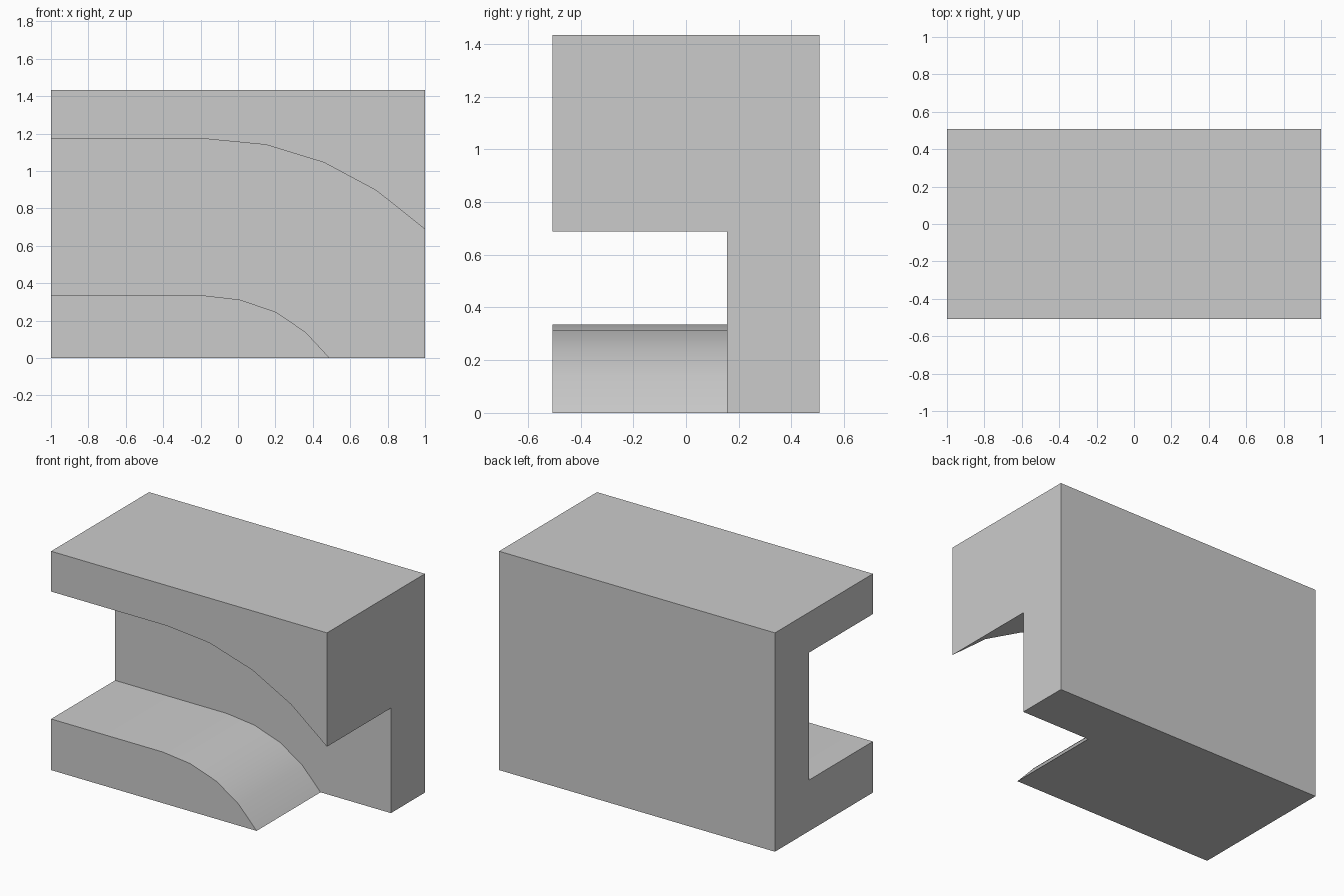
import bpy
import bmesh
from mathutils import Vector

cube = bpy.data.objects.get("Cube")
if cube:
    bpy.data.objects.remove(cube, do_unlink=True)

WIDTH, DEPTH, HEIGHT = 2.0, 1.014, 1.434
WALL_FRONT = 0.155


def material(name, rgb):
    mat = bpy.data.materials.new(name)
    mat.use_nodes = True
    color = (*rgb, 1.0)
    mat.diffuse_color = color
    mat.node_tree.nodes["Principled BSDF"].inputs["Base Color"].default_value = color
    return mat


def prism(name, outline, y0, y1, mat):
    """Extrude an x-z outline from y0 to y1."""
    bm = bmesh.new()
    face = bm.faces.new([bm.verts.new((x, y0, z)) for x, z in outline])
    result = bmesh.ops.extrude_face_region(bm, geom=[face])
    moved = [g for g in result["geom"] if isinstance(g, bmesh.types.BMVert)]
    bmesh.ops.translate(bm, verts=moved, vec=Vector((0, y1 - y0, 0)))
    bmesh.ops.recalc_face_normals(bm, faces=bm.faces)
    mesh = bpy.data.meshes.new(name)
    bm.to_mesh(mesh)
    bm.free()
    mesh.materials.append(mat)
    obj = bpy.data.objects.new(name, mesh)
    bpy.context.collection.objects.link(obj)
    return obj


grey = material("plain grey", (0.6, 0.6, 0.6))

# Solid block
half = WIDTH / 2
block = prism("channel_block",
              [(-half, 0), (half, 0), (half, HEIGHT), (-half, HEIGHT)],
              -DEPTH / 2, DEPTH / 2, grey)

# Curved channel: floor and ceiling both bend down to the right, past the block
floor = [(-1.1, 0.335), (-0.19, 0.335), (0.01, 0.312), (0.2, 0.247),
         (0.36, 0.14), (0.49, 0), (0.582, -0.1)]
ceiling = [(-1.1, 1.17), (-0.16, 1.17), (0.15, 1.14), (0.46, 1.045),
           (0.74, 0.895), (1, 0.688), (1.1, 0.608)]
outline = floor + [(1.1, -0.1)] + ceiling[::-1]
cutter = prism("channel_cutter", outline, -DEPTH, WALL_FRONT, grey)
cutter.hide_render = True

# Cut the channel, leaving the back wall standing
mod = block.modifiers.new("channel", "BOOLEAN")
mod.operation = "DIFFERENCE"
mod.solver = "EXACT"
mod.object = cutter
bpy.ops.object.select_all(action="DESELECT")
block.select_set(True)
bpy.context.view_layer.objects.active = block
bpy.ops.object.modifier_apply(modifier=mod.name)
bpy.data.objects.remove(cutter, do_unlink=True)

# Soft bends, crisp corners
bpy.ops.object.shade_smooth_by_angle()
